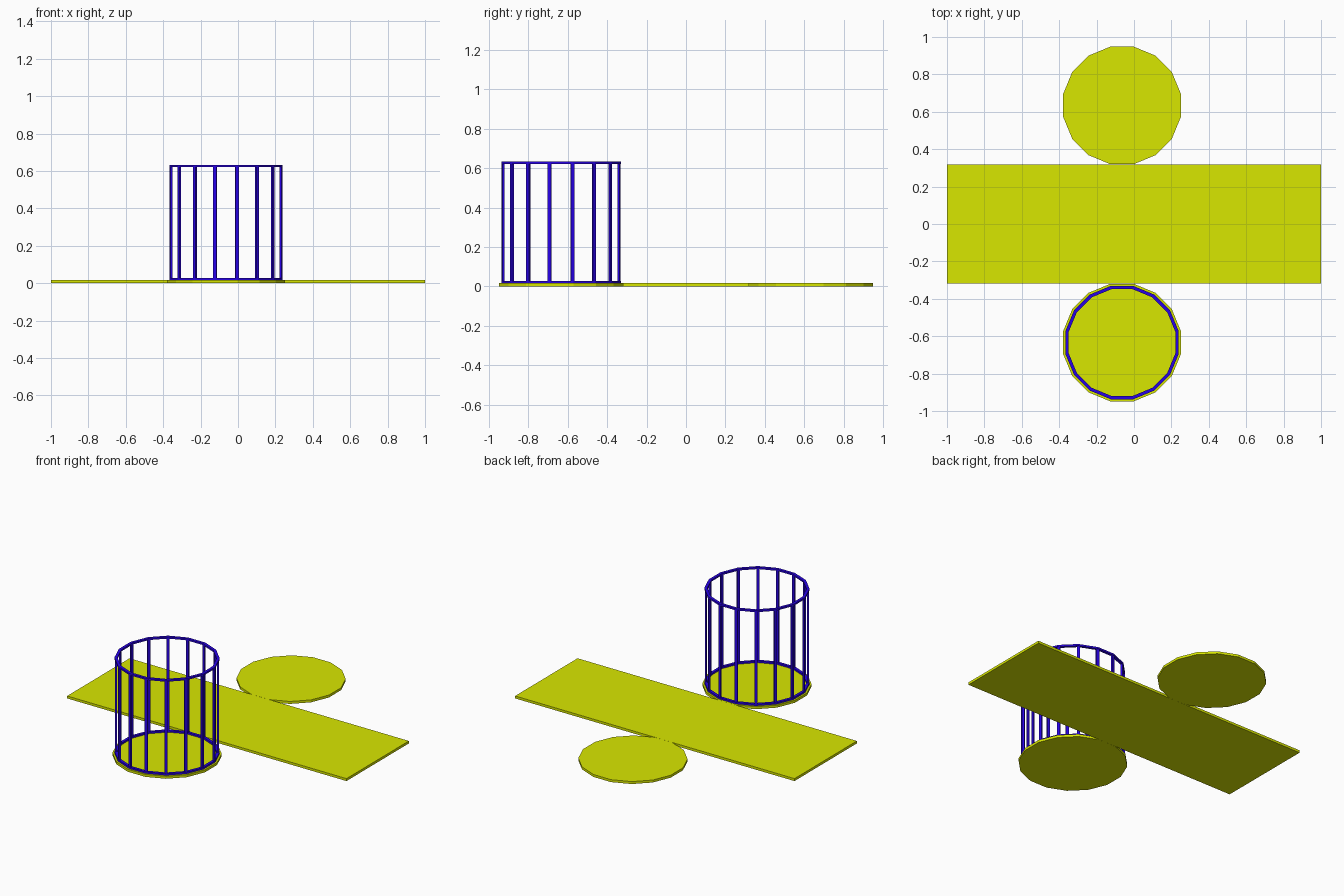
import bpy, bmesh, math
from mathutils import Matrix

if "Cube" in bpy.data.objects:
    bpy.data.objects.remove(bpy.data.objects["Cube"], do_unlink=True)

SIDES = 16
HALF = math.pi / SIDES            # half step, puts flat edges on the axes
CX, CY = -0.064, 0.634            # disc centres at (CX, +-CY)
T = 0.016                         # plate thickness
BAR_W, BAR_T = 0.018, 0.011       # cage bar width and thickness
DISC = 0.3143 / math.cos(HALF)    # corner radius of the discs
OUTER = 0.303 / math.cos(HALF)    # corner radius of the cage
TOP = 0.633


def material(name, rgb):
    m = bpy.data.materials.new(name)
    m.use_nodes = True
    m.diffuse_color = (*rgb, 1)
    m.node_tree.nodes["Principled BSDF"].inputs["Base Color"].default_value = (*rgb, 1)
    return m


yellow = material("lime yellow", (0.69, 0.80, 0.0))
blue = material("bright blue", (0.02, 0.0, 0.80))


def finish(name, bm, mat):
    bmesh.ops.recalc_face_normals(bm, faces=bm.faces)
    me = bpy.data.meshes.new(name)
    bm.to_mesh(me)
    bm.free()
    me.materials.append(mat)
    ob = bpy.data.objects.new(name, me)
    bpy.context.collection.objects.link(ob)


def box(name, size, matrix, mat):
    bm = bmesh.new()
    bmesh.ops.create_cube(bm, size=1, matrix=matrix @ Matrix.Diagonal((*size, 1)))
    finish(name, bm, mat)


def disc(name, y):
    bm = bmesh.new()
    bmesh.ops.create_cone(bm, cap_ends=True, segments=SIDES, radius1=DISC, radius2=DISC, depth=T,
                          matrix=Matrix.Translation((CX, y, T / 2)) @ Matrix.Rotation(HALF, 4, 'Z'))
    finish(name, bm, yellow)


def ring(name, z):
    # flat bar section swept round the polygon
    bm = bmesh.new()
    inner = OUTER - BAR_W
    section = [(OUTER, z), (OUTER, z + BAR_T), (inner, z + BAR_T), (inner, z)]
    loops = []
    for i in range(SIDES):
        a = HALF + i * 2 * HALF
        loops.append([bm.verts.new((CX + r * math.cos(a), -CY + r * math.sin(a), h)) for r, h in section])
    for i in range(SIDES):
        p, q = loops[i], loops[(i + 1) % SIDES]
        for j in range(4):
            k = (j + 1) % 4
            bm.faces.new((p[j], q[j], q[k], p[k]))
    finish(name, bm, blue)


# Unrolled flat sheet with its two end discs
box("side_sheet", (2, 0.638, T), Matrix.Translation((0, 0, T / 2)), yellow)
disc("front_disc", -CY)
disc("back_disc", CY)

# Cage standing on the front disc
ring("bottom_ring", T)
ring("top_ring", TOP - BAR_T)
for i in range(SIDES):
    a = HALF + i * 2 * HALF
    r = OUTER - BAR_W / 2
    place = Matrix.Translation((CX + r * math.cos(a), -CY + r * math.sin(a), (TOP + T) / 2))
    box(f"cage_post_{i + 1}", (BAR_T, BAR_W, TOP - T - 2 * BAR_T), place @ Matrix.Rotation(a, 4, 'Z'), blue)
